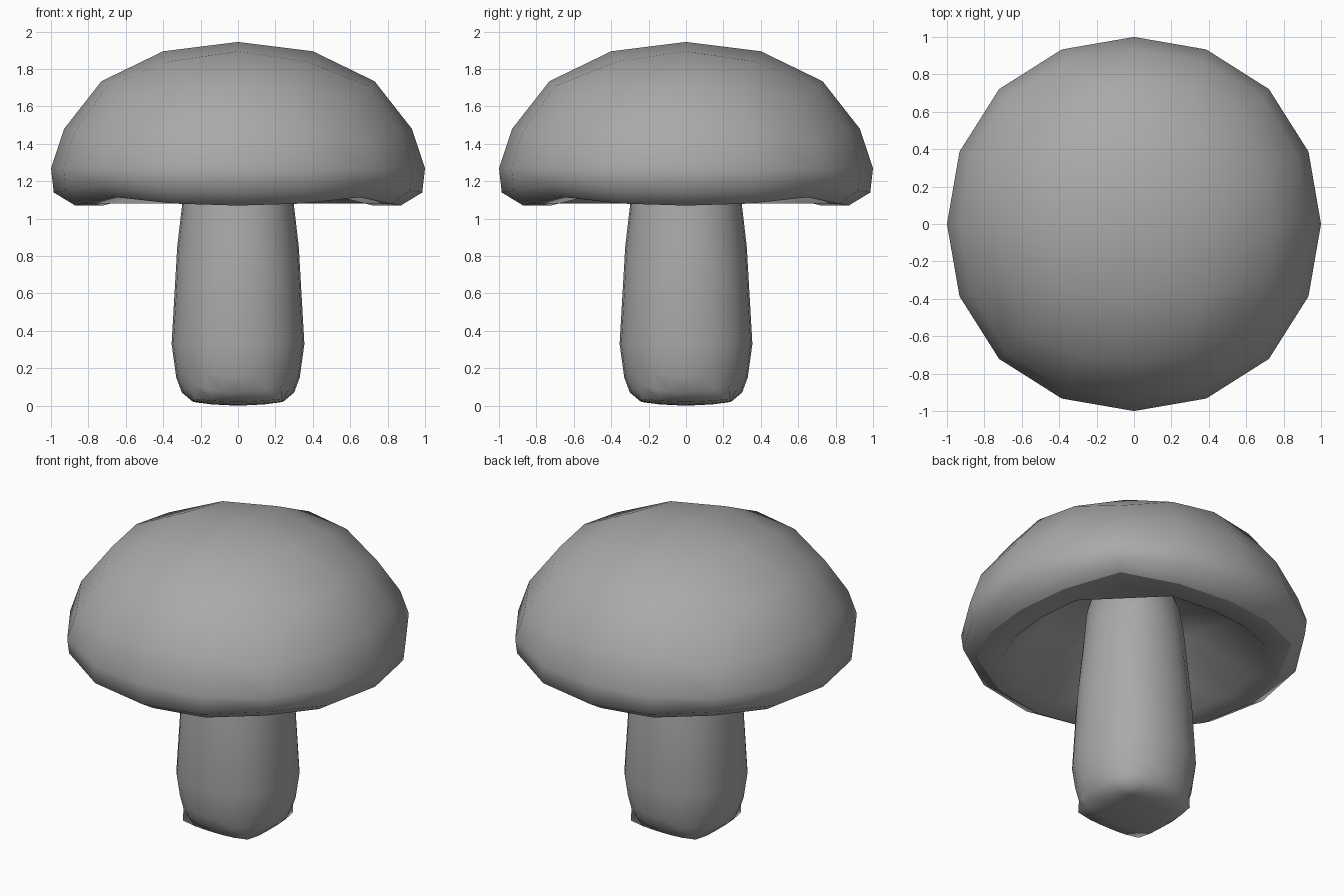
import bpy, bmesh, math
from mathutils import Vector

cube = bpy.data.objects.get("Cube")
if cube:
    bpy.data.objects.remove(cube, do_unlink=True)

grey = bpy.data.materials.new("plain grey")
grey.use_nodes = True
grey.diffuse_color = (0.4, 0.4, 0.4, 1)
grey.node_tree.nodes["Principled BSDF"].inputs["Base Color"].default_value = (0.4, 0.4, 0.4, 1)


def sample(profile, lat):
    """Radius and height of the profile at a latitude in degrees."""
    for (a, r0, z0), (b, r1, z1) in zip(profile, profile[1:]):
        if lat <= b + 1e-4:
            t = max(0, (lat - a) / (b - a))
            return r0 + (r1 - r0) * t, z0 + (z1 - z0) * t
    return profile[-1][1:]


def add_lip(bm, faces, scale):
    """Flat band inside the border of the faces, with a crisp outer edge."""
    ring = bmesh.ops.inset_region(bm, faces=faces, thickness=0.1)["faces"]
    inner = {v for f in faces for v in f.verts}
    for e in {e for f in ring for e in f.edges}:
        inside = [v for v in e.verts if v in inner]
        if not inside:
            e.smooth = False
        elif len(inside) == 1:
            rim = e.other_vert(inside[0]).co
            inside[0].co = (rim.x * scale, rim.y * scale, rim.z)


def rounded_box(name, rows, bulge, profile, lip=None):
    """Evenly divided cube, rounded, then fitted to a (latitude, radius, height) profile."""
    bm = bmesh.new()
    bmesh.ops.create_cube(bm, size=2)
    bmesh.ops.subdivide_edges(bm, edges=bm.edges[:], cuts=rows - 1, use_grid_fill=True)
    bottom = [f for f in bm.faces if f.normal.z < -0.9]
    for v in bm.verts:
        d = Vector([math.tan(c * math.pi / 4) for c in v.co]).normalized()
        r, z = sample(profile, math.degrees(math.asin(max(-1, min(1, d.z)))))
        flat = Vector((d.x, d.y, 0))
        if flat.length > 1e-4:
            r *= 1 + bulge * math.sin(2 * math.atan2(d.y, d.x)) ** 2
            v.co = flat.normalized() * r
        else:
            v.co = Vector()
        v.co.z = z
    bm.normal_update()
    for f in bm.faces:
        f.smooth = True
    if lip:
        add_lip(bm, bottom, lip)
    bmesh.ops.recalc_face_normals(bm, faces=bm.faces[:])
    mesh = bpy.data.meshes.new(name)
    bm.to_mesh(mesh)
    bm.free()
    mesh.materials.append(grey)
    obj = bpy.data.objects.new(name, mesh)
    bpy.context.collection.objects.link(obj)
    return obj


# Domed cap with a flat lip and a hollow underside
rounded_box("cap", 4, 0.02, [
    (-90, 0, 1.46), (-67.5, 0.42, 1.38), (-59.6, 0.58, 1.29), (-45, 0.87, 1.07),
    (-35.3, 0.91, 1.115), (-22.5, 0.985, 1.14), (0, 1.0, 1.27), (22.5, 0.93, 1.48),
    (45, 0.73, 1.735), (67.5, 0.4, 1.895), (90, 0, 1.945)], lip=0.83)

# Stem, widest low down, running up into the cap, with a squarish foot
rounded_box("stem", 6, 0.03, [
    (-90, 0, 0), (-60, 0.14, 0.007), (-45, 0.24, 0.02), (-35.3, 0.32, 0.035),
    (-30, 0.3, 0.07), (-15, 0.33, 0.15), (0, 0.355, 0.33), (15, 0.325, 0.85),
    (30, 0.29, 1.15), (45, 0.27, 1.42), (90, 0, 1.5)])
